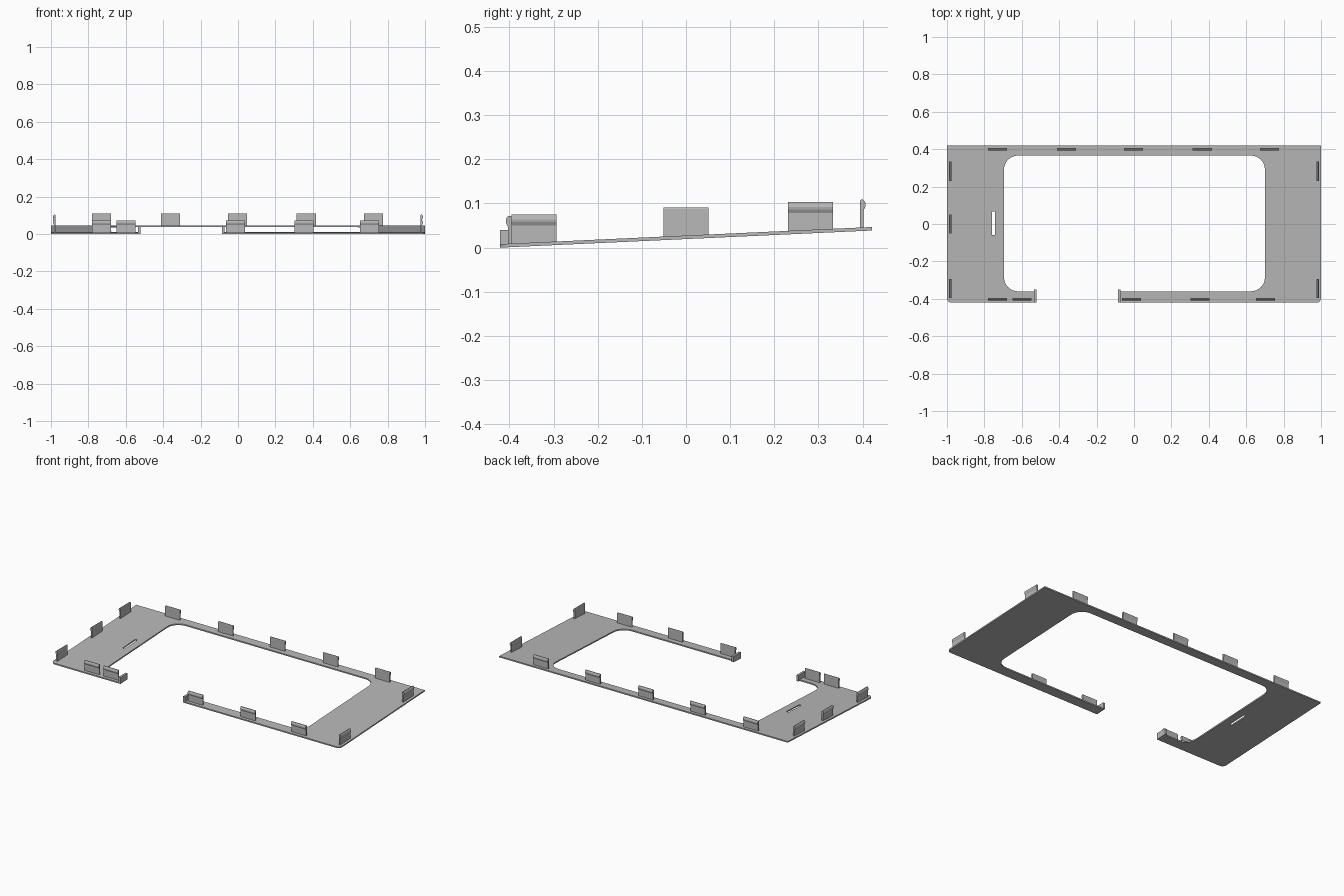
import bpy, bmesh, math
from mathutils import Vector

cube = bpy.data.objects.get("Cube")
if cube:
    bpy.data.objects.remove(cube)

SLOPE, HALF_Y, THICK = 0.046, 0.421, 0.008

grey = bpy.data.materials.new("plain grey")
grey.use_nodes = True
colour = (0.48, 0.48, 0.48, 1)
grey.diffuse_color = colour
grey.node_tree.nodes["Principled BSDF"].inputs["Base Color"].default_value = colour


def under(y):
    """Height of the sloping plate's underside."""
    return SLOPE * (y + HALF_Y)


def finish(bm, name):
    bmesh.ops.recalc_face_normals(bm, faces=bm.faces)
    mesh = bpy.data.meshes.new(name)
    bm.to_mesh(mesh)
    bm.free()
    mesh.materials.append(grey)
    obj = bpy.data.objects.new(name, mesh)
    bpy.context.collection.objects.link(obj)
    return obj


def rounded(corners, steps=8):
    """Outline with right-angle corners (x, y, radius) filleted."""
    pts = []
    for i, (x, y, r) in enumerate(corners):
        p = Vector((x, y))
        if r == 0:
            pts.append(p)
            continue
        u = (Vector(corners[i - 1][:2]) - p).normalized()
        v = (Vector(corners[(i + 1) % len(corners)][:2]) - p).normalized()
        for k in range(steps + 1):
            t = math.pi / 2 * k / steps
            pts.append(p + r * (u + v) - r * (v * math.cos(t) + u * math.sin(t)))
    return pts


def make_plate(loops):
    bm = bmesh.new()
    for loop in loops:
        vs = [bm.verts.new((p.x, p.y, under(p.y))) for p in loop]
        for i, v in enumerate(vs):
            bm.edges.new((vs[i - 1], v))
    bmesh.ops.triangle_fill(bm, edges=bm.edges[:], use_beauty=True)
    ext = bmesh.ops.extrude_face_region(bm, geom=bm.faces[:])
    top = [g for g in ext["geom"] if isinstance(g, bmesh.types.BMVert)]
    bmesh.ops.translate(bm, verts=top, vec=(0, 0, THICK))
    return finish(bm, "frame_plate")


def make_tab(name, x, y, out):
    """Snap tab: thin upright with a bulge near the top on its outer side."""
    out = Vector(out)
    along = Vector((-out.y, out.x, 0))
    base = Vector((x, y, under(y) + THICK))
    profile = [(-0.005, -0.004), (0.003, -0.004), (0.003, 0.038), (0.007, 0.046),
               (0.008, 0.052), (0.006, 0.059), (0.002, 0.063), (-0.003, 0.063),
               (-0.005, 0.06)]
    bm = bmesh.new()
    face = bm.faces.new([bm.verts.new(base + out * d + along * -0.051 + Vector((0, 0, h)))
                         for d, h in profile])
    ext = bmesh.ops.extrude_face_region(bm, geom=[face])
    verts = [g for g in ext["geom"] if isinstance(g, bmesh.types.BMVert)]
    bmesh.ops.translate(bm, verts=verts, vec=along * 0.102)
    return finish(bm, name)


def make_end_wall(name, x):
    """Low wall closing the end of a front arm."""
    bm = bmesh.new()
    bmesh.ops.create_cube(bm, size=1)
    for v in bm.verts:
        y = -HALF_Y if v.co.y < 0 else -0.35
        v.co = (x + v.co.x * 0.014, y, 0.04 if v.co.z > 0 else under(y))
    return finish(bm, name)


# Sloping C-shaped plate with a slot in its right side
outline = rounded([
    (-1, -HALF_Y, 0.025), (-0.52, -HALF_Y, 0), (-0.52, -0.36, 0),
    (-0.695, -0.36, 0.075), (-0.695, 0.366, 0.075), (0.7, 0.366, 0.075),
    (0.7, -0.36, 0.075), (-0.085, -0.36, 0), (-0.085, -HALF_Y, 0),
    (1, -HALF_Y, 0.025), (1, HALF_Y, 0), (-1, HALF_Y, 0)])
slot = rounded([(-0.758, -0.06, 0), (-0.742, -0.06, 0), (-0.742, 0.066, 0), (-0.758, 0.066, 0)])
make_plate([outline, slot])

# Snap tabs along all four edges
for i, x in enumerate((-0.73, -0.598, -0.013, 0.352, 0.703)):
    make_tab(f"front_tab_{i + 1}", x, -0.4, (0, -1, 0))
for i, x in enumerate((-0.73, -0.362, -0.002, 0.365, 0.725)):
    make_tab(f"back_tab_{i + 1}", x, 0.399, (0, 1, 0))
for i, y in enumerate((-0.344, 0, 0.282)):
    make_tab(f"right_tab_{i + 1}", -0.981, y, (-1, 0, 0))
for i, y in enumerate((-0.344, 0.282)):
    make_tab(f"left_tab_{i + 1}", 0.981, y, (1, 0, 0))

# Walls at the gap in the front rail
make_end_wall("right_arm_end_wall", -0.527)
make_end_wall("left_arm_end_wall", -0.078)
